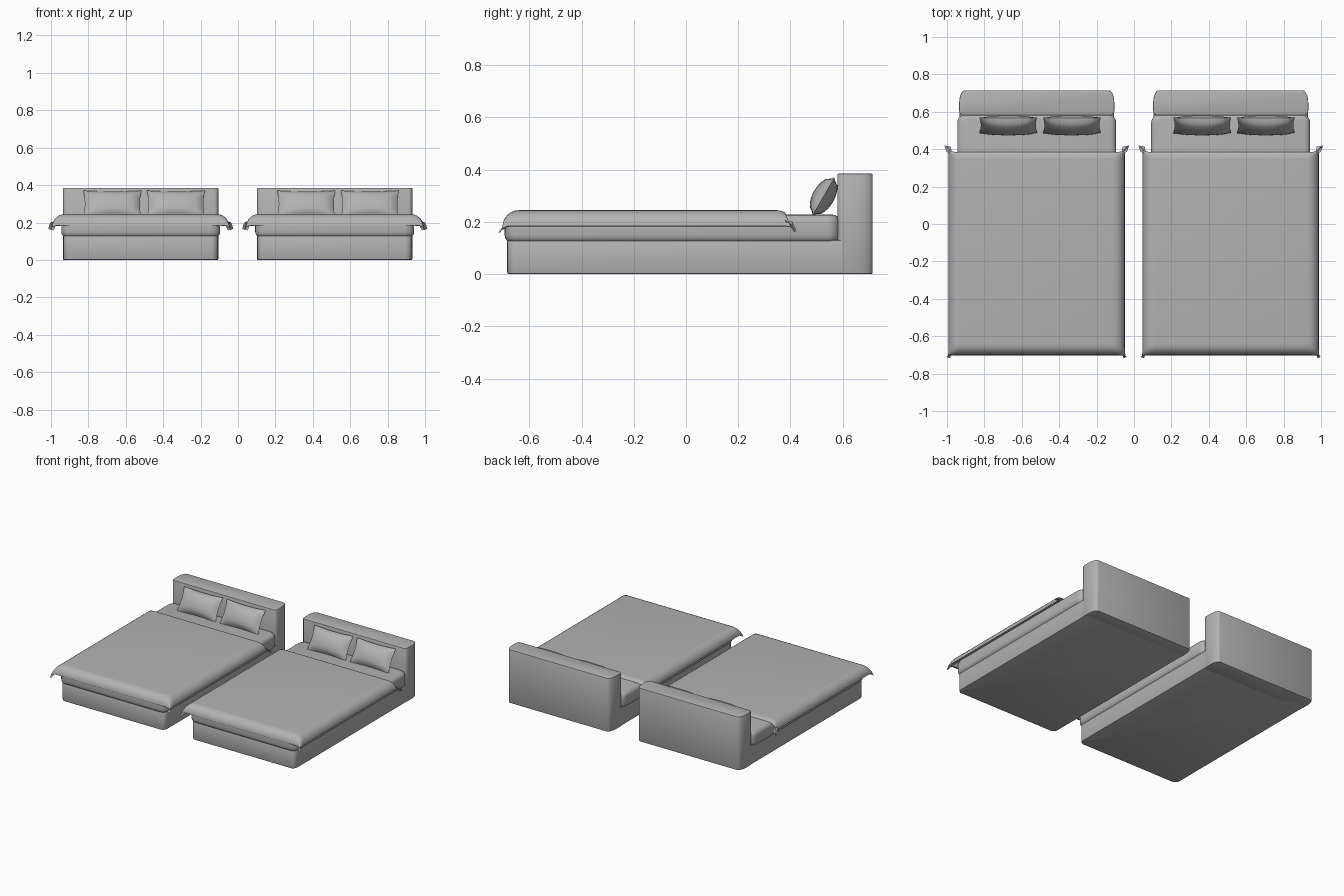
import bpy, bmesh, math

if "Cube" in bpy.data.objects:
    bpy.data.objects.remove(bpy.data.objects["Cube"])

grey = bpy.data.materials.new("soft grey")
grey.diffuse_color = (0.45, 0.45, 0.45, 1)
grey.use_nodes = True
grey.node_tree.nodes["Principled BSDF"].inputs["Base Color"].default_value = grey.diffuse_color
BED_X = (-0.52, 0.517)      # centre line of each bed


def finish(name, bm, modifiers=(), loc=(0, 0, 0), tilt=0):
    """Turn a bmesh into a smooth-shaded object, then repeat it for the second bed."""
    bmesh.ops.recalc_face_normals(bm, faces=bm.faces)
    mesh = bpy.data.meshes.new(name)
    bm.to_mesh(mesh)
    bm.free()
    mesh.materials.append(grey)
    obj = bpy.data.objects.new("left_" + name, mesh)
    bpy.context.collection.objects.link(obj)
    bpy.ops.object.select_all(action='DESELECT')
    obj.select_set(True)
    bpy.context.view_layer.objects.active = obj
    for kind, settings in modifiers:
        mod = obj.modifiers.new(kind.lower(), kind)
        for key, value in settings.items():
            setattr(mod, key, value)
        bpy.ops.object.modifier_apply(modifier=mod.name)
    bpy.ops.object.shade_smooth_by_angle(angle=math.radians(35))
    obj.rotation_euler.x = tilt
    obj.location = (BED_X[0] + loc[0], loc[1], loc[2])
    twin = obj.copy()
    twin.name = "right_" + name
    twin.location.x = BED_X[1] + loc[0]
    bpy.context.collection.objects.link(twin)


def prism(half_outline, z0, z1, bevel, segments=2):
    """Extrude a plan outline given for x > 0, mirrored to x < 0, with rounded rims."""
    outline = half_outline + [(-x, y) for x, y in reversed(half_outline)]
    bm = bmesh.new()
    base = bm.faces.new([bm.verts.new((x, y, z0)) for x, y in outline])
    top = bmesh.ops.extrude_face_region(bm, geom=[base], use_keep_orig=True)["geom"]
    for v in top:
        if isinstance(v, bmesh.types.BMVert):
            v.co.z = z1
    bmesh.ops.recalc_face_normals(bm, faces=bm.faces)
    rims = [e for e in bm.edges if abs(e.verts[0].co.z - e.verts[1].co.z) < 1e-6]
    bmesh.ops.bevel(bm, geom=rims, offset=bevel, segments=segments,
                    profile=0.5, affect='EDGES')
    return bm


def corner(cx, cy, rx, ry, start, steps=5):
    """Quarter ellipse for a plan corner."""
    return [(cx + rx * math.cos(math.radians(start + 90 * i / steps)),
             cy + ry * math.sin(math.radians(start + 90 * i / steps)))
            for i in range(steps + 1)]


# Bed base
finish("bed_base", prism(corner(0.378, -0.65, 0.035, 0.035, -90) + [(0.413, 0.63)],
                         0.0, 0.13, 0.006))

# Headboard, rounder at the back corners
finish("headboard", prism(corner(0.395, 0.605, 0.02, 0.025, -90, 3)
                          + corner(0.385, 0.645, 0.03, 0.07, 0), 0.0, 0.385, 0.005))

# Mattress
finish("mattress", prism(corner(0.375, -0.645, 0.05, 0.05, -90)
                         + corner(0.375, 0.54, 0.05, 0.05, 0), 0.12, 0.228, 0.03, 4))

# Duvet: flat top with a flared skirt that droops at the corners
SKIRT = 6
t_out = [i / SKIRT for i in range(SKIRT + 1)]
xs = [(-1, t) for t in reversed(t_out)] + [(1, t) for t in t_out]
bm = bmesh.new()
rows = []
for side_y, b in xs:
    row = []
    for side_x, a in xs:
        sa, sb = math.sin(a * math.pi / 2), math.sin(b * math.pi / 2)
        ca, cb = 1 - math.cos(a * math.pi / 2), 1 - math.cos(b * math.pi / 2)
        x = side_x * (0.405 + 0.066 * sa + 0.009 * a * b ** 3)
        if side_y < 0:
            y, drop_y = -0.64 - 0.062 * sb - 0.008 * b * a ** 3, 0.06 * cb
        else:
            y = 0.345 + (0.04 + 0.03 * a ** 3) * sb
            drop_y = (0.02 + 0.04 * a * a) * cb
        row.append(bm.verts.new((x, y, 0.245 - math.hypot(0.06 * ca, drop_y))))
    rows.append(row)
for r0, r1 in zip(rows, rows[1:]):
    for i in range(len(r0) - 1):
        bm.faces.new((r0[i], r0[i + 1], r1[i + 1], r1[i]))
finish("duvet", bm, [("SOLIDIFY", {"thickness": 0.016, "offset": -1})])

# Pillows leaning on the headboard
for name, px in (("outer_pillow", -0.152), ("inner_pillow", 0.188)):
    bm = bmesh.new()
    bmesh.ops.create_grid(bm, x_segments=14, y_segments=10, size=1)
    for v in bm.verts:
        u, w = v.co.x, v.co.y
        puff = (max(0, 1 - u * u) ** 0.5) * (max(0, 1 - w * w) ** 0.5)
        v.co = (u * (0.155 - 0.008 * (1 - w * w)),
                w * (0.084 - 0.006 * (1 - u * u)), 0.042 * puff)
    finish(name, bm, [("MIRROR", {"use_axis": (False, False, True), "merge_threshold": 0.0005})],
           (px, 0.527, 0.298), math.radians(60))
